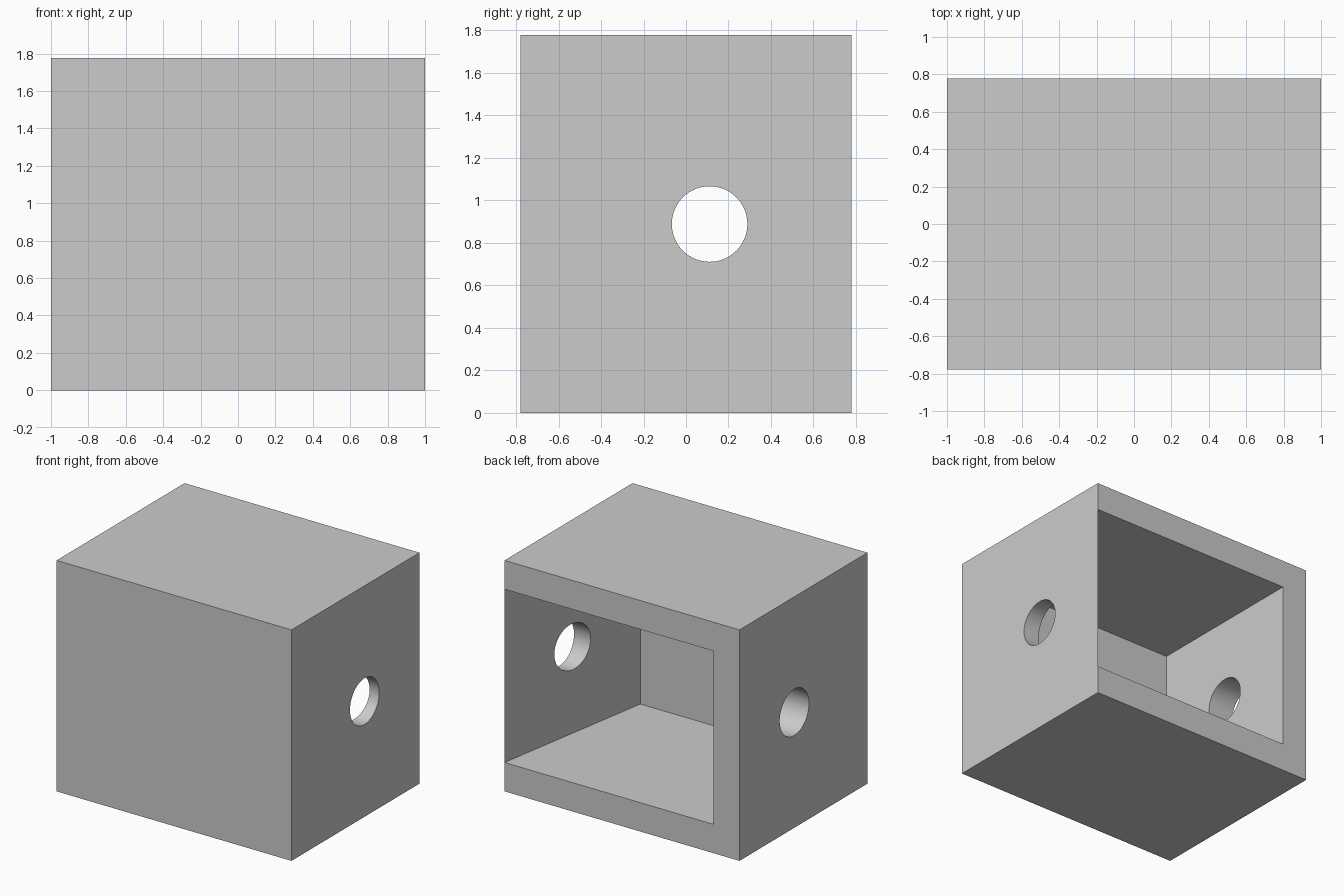
import bpy
import bmesh
from mathutils import Matrix

cube = bpy.data.objects.get("Cube")
if cube:
    bpy.data.objects.remove(cube, do_unlink=True)

# Overall size: all parts are multiples of one wall thickness
W, D, H = 2.0, 1.5556, 1.7778
WALL = 0.2222
HOLE_RADIUS = 0.1778

grey = bpy.data.materials.new("plain grey")
grey.use_nodes = True
color = (0.6, 0.6, 0.6, 1.0)
grey.diffuse_color = color
grey.node_tree.nodes["Principled BSDF"].inputs["Base Color"].default_value = color


def make_object(name, bm):
    bmesh.ops.recalc_face_normals(bm, faces=bm.faces)
    mesh = bpy.data.meshes.new(name)
    bm.to_mesh(mesh)
    bm.free()
    mesh.materials.append(grey)
    obj = bpy.data.objects.new(name, mesh)
    bpy.context.collection.objects.link(obj)
    return obj


def prism(name, outline, z0, z1):
    """Extrude a plan outline between two heights."""
    bm = bmesh.new()
    face = bm.faces.new([bm.verts.new((x, y, z0)) for x, y in outline])
    new = bmesh.ops.extrude_face_region(bm, geom=[face])["geom"]
    bmesh.ops.translate(bm, vec=(0, 0, z1 - z0),
                        verts=[v for v in new if isinstance(v, bmesh.types.BMVert)])
    return make_object(name, bm)


# Outer box
x, y = W / 2, D / 2
box = prism("open_box", [(-x, -y), (x, -y), (x, y), (-x, y)], 0, H)

# Cavity open at the back; its left wall tapers to nothing at the rear edge
inner, front = x - WALL, -y + WALL
past = 0.1
flare = WALL / (D - WALL) * past
cavity = prism("cavity_cutter",
               [(-inner, front), (inner, front), (x, y),
                (x + flare, y + past), (-inner, y + past)], WALL, H - WALL)

# Round hole through both side walls
bm = bmesh.new()
bmesh.ops.create_cone(bm, cap_ends=True, segments=64, radius1=HOLE_RADIUS,
                      radius2=HOLE_RADIUS, depth=W + 1)
bmesh.ops.rotate(bm, verts=bm.verts, matrix=Matrix.Rotation(1.570796, 3, "Y"))
bmesh.ops.translate(bm, verts=bm.verts, vec=(0, WALL / 2, H / 2))
hole = make_object("side_hole_cutter", bm)

for cutter in (cavity, hole):
    mod = box.modifiers.new(cutter.name, "BOOLEAN")
    mod.operation = "DIFFERENCE"
    mod.solver = "EXACT"
    mod.object = cutter

# Apply the cuts and remove the cutters
bpy.context.view_layer.objects.active = box
box.select_set(True)
for cutter in (cavity, hole):
    bpy.ops.object.modifier_apply(modifier=cutter.name)
    bpy.data.objects.remove(cutter, do_unlink=True)

bpy.ops.object.shade_smooth_by_angle(angle=0.1)
